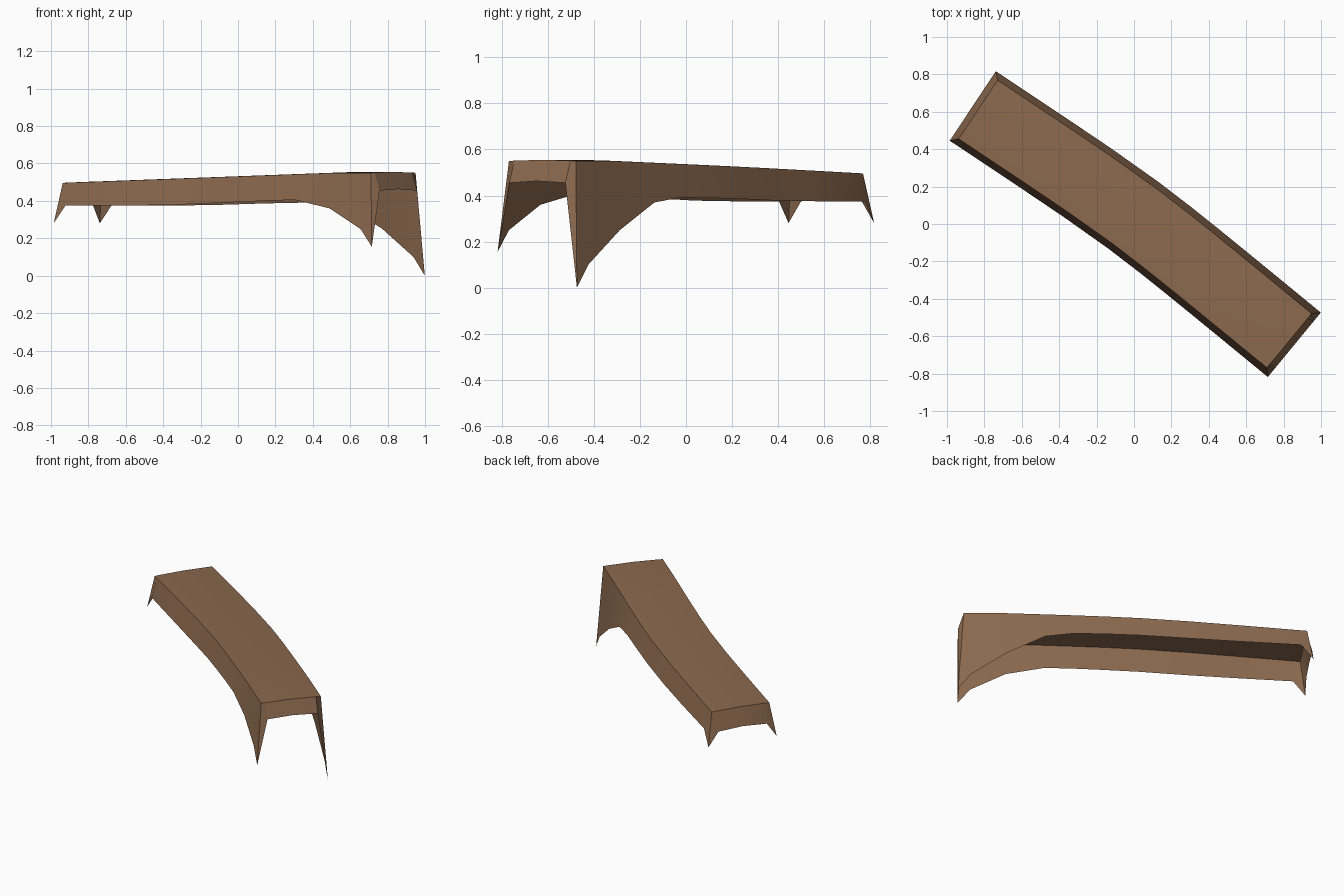
import bpy, bmesh
from math import sqrt
from mathutils import Vector

cube = bpy.data.objects.get("Cube")
if cube:
    bpy.data.objects.remove(cube, do_unlink=True)

HALF_WIDTH = 0.188
FLARE = 0.035
BEND, SOFT = 0.083, 0.25

# Stations along the length (0 = right end, 1 = left end) and across (-1 = front, 1 = back)
ALONG = [0, .02, .2, .35, .5, .6, .69, .77, .88, .98, 1]
ACROSS = [-1, -.84, 0, .84, 1]

# Hem heights for each skirt, matching the stations
FRONT_HEM = [.28, .375, .375, .378, .388, .395, .402, .405, .36, .25, .155]
BACK_HEM = [.28, .375, .375, .378, .386, .39, .391, .37, .25, .1, 0]
LOW_END_HEM = [.28, .375, .385, .375, .28]
HIGH_END_HEM = [.155, .455, .463, .455, 0]


def frame(t):
    """Centreline point, tangent and sideways direction of the bent strip."""
    x = -.833 + 1.663 * t
    root = sqrt(x * x + SOFT * SOFT)
    tangent = Vector((1, -.743 - BEND * x / root, 0)).normalized()
    z = .496 + .054 * min(1, t / .88)
    centre = Vector((x, -.743 * x + .065 - BEND * root, z))
    return centre, tangent, Vector((-tangent.y, tangent.x, 0))


def top_point(t, u):
    centre, _, side = frame(t)
    return centre + side * u * HALF_WIDTH + Vector((0, 0, .005 * (1 - u * u)))


def hem_point(i, j, z):
    """Point under the top edge, pushed outward from whichever edges it is on."""
    t, u = ALONG[i], ACROSS[j]
    _, tangent, side = frame(t)
    p = top_point(t, u)
    if abs(u) == 1:
        p += side * u * FLARE
    if t in (0, 1):
        p += tangent * (2 * t - 1) * FLARE
    p.z = z
    return p


bm = bmesh.new()

# Top sheet
top = [[bm.verts.new(top_point(t, u)) for u in ACROSS] for t in ALONG]
last_i, last_j = len(ALONG) - 1, len(ACROSS) - 1
for i in range(last_i):
    for j in range(last_j):
        bm.faces.new((top[i][j], top[i + 1][j], top[i + 1][j + 1], top[i][j + 1]))

# Hanging skirts, walked once around the edge
loop = [(i, 0, FRONT_HEM[i]) for i in range(last_i)]
loop += [(last_i, j, HIGH_END_HEM[j]) for j in range(last_j)]
loop += [(i, last_j, BACK_HEM[i]) for i in range(last_i, 0, -1)]
loop += [(0, j, LOW_END_HEM[j]) for j in range(last_j, 0, -1)]
hem = [bm.verts.new(hem_point(*p)) for p in loop]
for k in range(len(loop)):
    n = (k + 1) % len(loop)
    a, b = loop[k], loop[n]
    bm.faces.new((hem[k], hem[n], top[b[0]][b[1]], top[a[0]][a[1]]))

mesh = bpy.data.meshes.new("draped_cover")
bm.to_mesh(mesh)
bm.free()
cover = bpy.data.objects.new("draped_cover", mesh)
bpy.context.collection.objects.link(cover)

# Brown cloth
cloth = bpy.data.materials.new("brown_cloth")
cloth.use_nodes = True
colour = (.258, .141, .076, 1)
cloth.diffuse_color = colour
cloth.node_tree.nodes["Principled BSDF"].inputs["Base Color"].default_value = colour
mesh.materials.append(cloth)

bpy.ops.object.select_all(action='DESELECT')
cover.select_set(True)
bpy.context.view_layer.objects.active = cover
bpy.ops.object.shade_smooth_by_angle(angle=.52)
